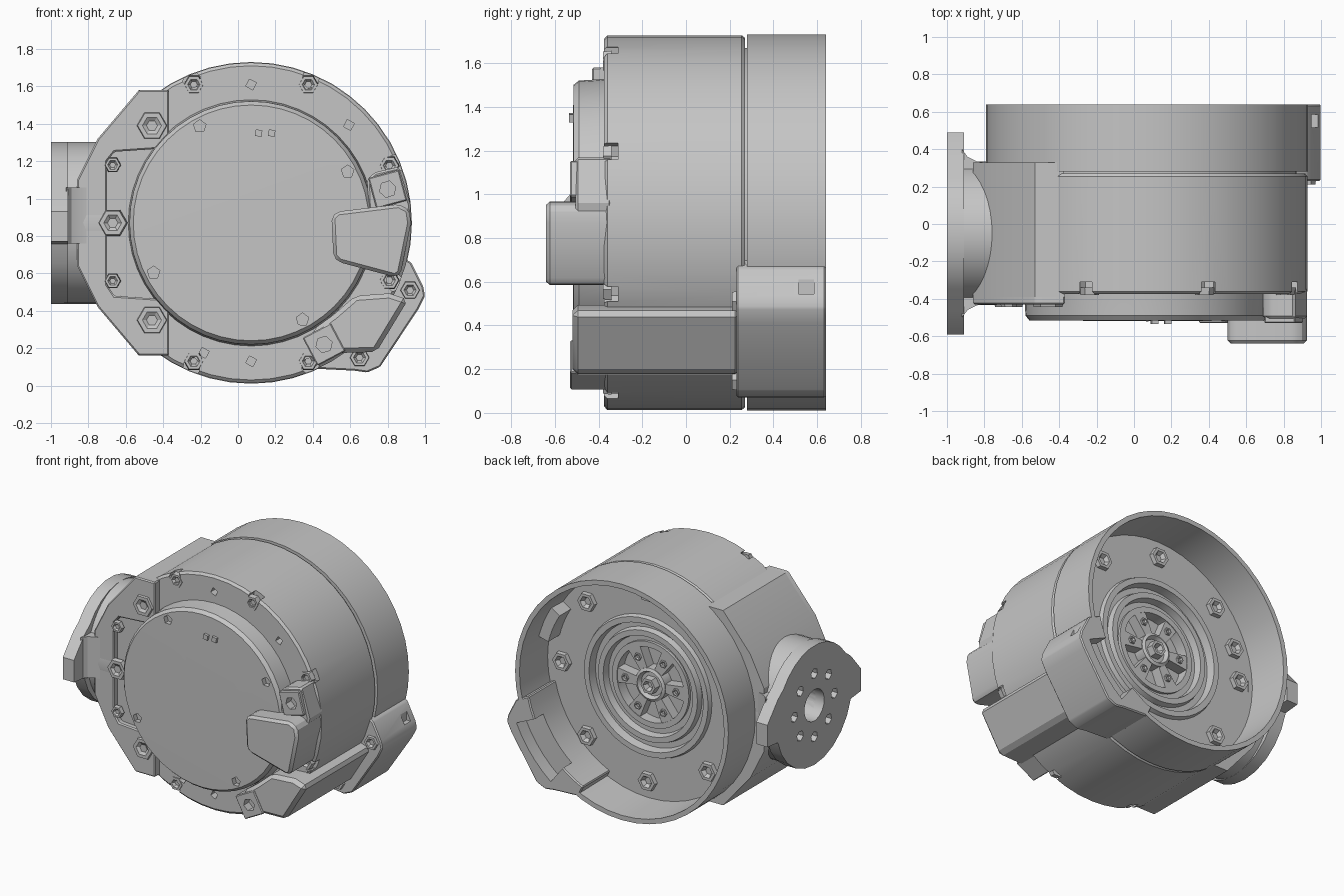
import bpy, bmesh
from math import sin, cos, pi, radians
from mathutils import Matrix

if "Cube" in bpy.data.objects:
    bpy.data.objects.remove(bpy.data.objects["Cube"])

grey = bpy.data.materials.new("housing_grey")
grey.use_nodes = True
COLOR = (0.56, 0.56, 0.56, 1)
grey.diffuse_color = COLOR
grey.node_tree.nodes["Principled BSDF"].inputs["Base Color"].default_value = COLOR

CX, CZ = 0.07, 0.87                      # drum axis, running along y
AXIS = Matrix.Translation((CX, 0, CZ))
SIDE = Matrix.Translation((0, -0.05, CZ)) @ Matrix.Rotation(pi / 2, 4, 'Z')  # y -> -x
FLOOR = 0.33                             # depth of the rear recess


def polar(deg, r):
    """Point in the xz plane, measured from the drum axis."""
    return CX + r * cos(radians(deg)), CZ + r * sin(radians(deg))


def at(x, z, y):
    return Matrix.Translation((x, y, z))


def apply(ob, mod):
    for o in bpy.context.selected_objects:
        o.select_set(False)
    bpy.context.view_layer.objects.active = ob
    ob.select_set(True)
    bpy.ops.object.modifier_apply(modifier=mod.name)


def finish(name, bm, matrix, bevel=0):
    bm.transform(matrix)
    bmesh.ops.recalc_face_normals(bm, faces=bm.faces)
    mesh = bpy.data.meshes.new(name)
    bm.to_mesh(mesh)
    bm.free()
    mesh.materials.append(grey)
    ob = bpy.data.objects.new(name, mesh)
    bpy.context.collection.objects.link(ob)
    if bevel:
        mod = ob.modifiers.new("bevel", 'BEVEL')
        mod.width, mod.segments, mod.limit_method = bevel, 1, 'ANGLE'
        apply(ob, mod)
    return ob


def lathe(name, profile, steps=48, matrix=AXIS):
    """Revolve (radius, y) points around y."""
    bm = bmesh.new()
    vs = [bm.verts.new((r, y, 0)) for r, y in profile]
    es = [bm.edges.new(pair) for pair in zip(vs, vs[1:])]
    bmesh.ops.spin(bm, geom=vs + es, cent=(0, 0, 0), axis=(0, 1, 0),
                   angle=2 * pi, steps=steps)
    bmesh.ops.remove_doubles(bm, verts=bm.verts, dist=1e-4)
    return finish(name, bm, matrix)


def prism(name, outline, y0, y1, bevel=0, matrix=Matrix()):
    """Extrude an xz outline from y0 to y1."""
    bm = bmesh.new()
    face = bm.faces.new([bm.verts.new((x, y0, z)) for x, z in outline])
    out = bmesh.ops.extrude_face_region(bm, geom=[face])
    for v in out["geom"]:
        if isinstance(v, bmesh.types.BMVert):
            v.co.y = y1
    return finish(name, bm, matrix, bevel)


def sector(name, r0, r1, a0, a1, y0, y1):
    """Block following the drum between two radii and two angles."""
    angles = [a0 + (a1 - a0) * i / 5 for i in range(6)]
    return prism(name, [polar(a, r0) for a in angles]
                 + [polar(a, r1) for a in reversed(angles)], y0, y1)


def ngon(sides, r, turn=0):
    return [(r * cos(turn + 2 * pi * i / sides), r * sin(turn + 2 * pi * i / sides))
            for i in range(sides)]


def cut(ob, cutters):
    for c in cutters:
        mod = ob.modifiers.new("cut", 'BOOLEAN')
        mod.object, mod.operation = c, 'DIFFERENCE'
        apply(ob, mod)


def drop(cutters):
    for c in cutters:
        bpy.data.objects.remove(c)


def hole(x, z, r, y0, y1, sides=5, matrix=Matrix()):
    return prism("cutter", ngon(sides, r, 0.3), y0, y1, matrix=matrix @ at(x, z, 0))


def boss(name, x, z, y, r, h, sides=6):
    """Raised bolt seat with a socket; h is signed along y."""
    return lathe(name, [(0, -h), (r, -h), (r * 0.9, h), (r * 0.6, h),
                        (r * 0.35, h * 0.1), (0, h * 0.1)], sides, at(x, z, y))


# Main drum with bolt notches round its front rim
drum = lathe("drum", [(0, -0.37), (0.84, -0.375), (0.857, -0.36), (0.857, 0.255),
                      (0.845, 0.27), (0.8, 0.27), (0.8, 0.2), (0, 0.1)])
rim_angles = [22.5 + 45 * i for i in range(8)]
cutters = [hole(*polar(a, 0.83), 0.05, -0.45, -0.31, 6) for a in rim_angles]
cutters += [hole(*polar(a, 0.74), 0.03, -0.45, -0.32, 4) for a in (45, 90, 250, 270)]
cut(drum, cutters)
drop(cutters)
for a in rim_angles:
    boss("rim_bolt", *polar(a, 0.8), -0.36, 0.055, -0.02)

# Front cap with sunk screws
cap = lathe("front_cap", [(0, -0.3), (0.665, -0.3), (0.655, -0.41), (0.65, -0.49),
                          (0.63, -0.515), (0, -0.52)])
cutters = [hole(*polar(a, 0.585), 0.035, -0.6, -0.48) for a in (118, 28, 207, 298)]
cut(cap, cutters)
drop(cutters)
for x in (0.11, 0.18):
    prism("cap_pin", ngon(4, 0.025, 0.6), -0.535, -0.5, matrix=at(x, 1.35, 0))

# Rear shroud: thin wall, recessed floor and stepped rings
rings = [(0.815, 0), (0.51, 0), (0.5, 0.03), (0.46, 0.03), (0.45, -0.03), (0.41, -0.03),
         (0.4, 0.01), (0.36, 0.01), (0.35, -0.04), (0.31, -0.04), (0.31, -0.1), (0, -0.1)]
shroud = lathe("rear_shroud", [(0, 0.12), (0.8, 0.22), (0.8, 0.28), (0.86, 0.28),
                               (0.86, 0.64), (0.825, 0.64)]
               + [(r, FLOOR + d) for r, d in rings])
sector("inner_stop", 0.74, 0.835, 14, 32, 0.3, 0.46)

# Rear lug on the lower left corner, with an open pocket
arc = [polar(a, 0.77) for a in range(-66, -11, 6)]
lug = prism("rear_lug", arc + [(0.925, 0.66), (0.99, 0.53), (1.0, 0.48), (0.965, 0.41),
                               (0.76, 0.1), (0.69, 0.07), (0.62, 0.08), (0.42, 0.09)],
            0.23, 0.64, 0.008)
pocket = sector("cutter", 0.7, 0.93, -52, -24, 0.54, 0.7)
side_hole = prism("cutter", ngon(4, 0.05, pi / 4), -1.1, -0.95,
                  matrix=at(0, 0.58, 0.55) @ Matrix.Rotation(pi / 2, 4, 'Z'))
cut(lug, [pocket, side_hole])
cut(shroud, [pocket])
drop([pocket, side_hole])
for x, z in ((0.92, 0.51), (0.65, 0.15)):
    boss("lug_bolt", x, z, 0.23, 0.055, -0.02)

# Bolt seats on the recessed floor
for a in list(range(0, 360, 45)) + [160]:
    boss("floor_bolt", *polar(a, 0.69), FLOOR, 0.075, 0.03)

# Spoked wheel in the rear centre
W0, W1 = FLOOR - 0.12, FLOOR - 0.02
lathe("wheel_rim", [(0.27, W0), (0.31, W0), (0.31, W1), (0.27, W1), (0.27, W0)])
lathe("wheel_hub", [(0, W0), (0.12, W0), (0.12, W1), (0.1, W1 + 0.01), (0.085, W1 - 0.02),
                    (0, W1 - 0.02)], 24)
boss("wheel_nut", CX, CZ, W1 - 0.01, 0.065, 0.04)
for i in range(6):
    turn = AXIS @ Matrix.Rotation(-i * pi / 3, 4, 'Y')
    prism("wheel_spoke", [(0.1, -0.03), (0.28, -0.055), (0.28, 0.055), (0.1, 0.03)],
          W0, W1 - 0.005, matrix=turn)
    boss("spoke_bolt", *polar(60 * i, 0.205), W1 - 0.005, 0.03, 0.012)

# Cable cover running along the lower left of the drum
cover = prism("cable_cover", [polar(-60, 0.66), (0.38, 0.2), (0.56, 0.175), (0.74, 0.18),
                              (0.91, 0.46), polar(-27, 0.83), polar(-35, 0.68), polar(-48, 0.66)],
              -0.52, 0.25, 0.025)

# Square pads with sockets, arm and raised connector on the front
arm = prism("pad_arm", [(0.69, 1.1), (0.73, 1.14), (0.86, 1.17), (0.925, 0.96), (0.88, 0.75),
                        (0.7, 0.85)], -0.505, -0.34, 0.012)
for x, z, tilt, base in ((0.8, 1.05, 15, arm), (0.46, 0.22, 28, cover)):
    pad = prism("mount_pad", ngon(4, 0.12, pi / 4 + radians(tilt)), -0.53, -0.36, 0.006,
                at(x, z, 0))
    cutters = [hole(x, z, 0.045, -0.6, -0.47, 6)]
    cut(pad, cutters)
    cut(base, cutters)
    drop(cutters)
prism("connector_block", [(0.5, 0.9), (0.53, 0.93), (0.86, 0.97), (0.915, 0.94), (0.925, 0.87),
                          (0.87, 0.6), (0.84, 0.58), (0.54, 0.66), (0.51, 0.69)],
      -0.64, -0.34, 0.03)

# Side bracket: body block and a raised C-shaped front plate
outer = [(-0.37, 0.16), (-0.53, 0.16), (-0.75, 0.42), (-0.86, 0.64), (-0.86, 1.1),
         (-0.75, 1.32), (-0.53, 1.58), (-0.37, 1.58)]
body = prism("bracket_body", outer, -0.39, 0.33)
inside = [lathe("cutter", [(0, 0.25), (0.84, 0.25), (0.84, 0.5), (0, 0.5)])]
cut(body, inside)
drop(inside)
prism("bracket_plate", outer + [(-0.37, 1.27), (-0.66, 1.25), (-0.7, 1.2), (-0.7, 0.54),
                                (-0.66, 0.48), (-0.37, 0.46)], -0.43, -0.38, 0.008)
for x, z, r in ((-0.46, 1.39, 0.085), (-0.46, 0.35, 0.085), (-0.67, 0.87, 0.08),
                (-0.67, 1.18, 0.045), (-0.67, 0.56, 0.045)):
    boss("bracket_bolt", x, z, -0.43, r, -0.015)

# Side neck with a fillet on each side
neck = lathe("side_neck", [(0, 0.71), (0.383, 0.71), (0.383, 0.93), (0, 0.93)], 40,
             SIDE @ Matrix.Diagonal((1, 1, 1.13, 1)))
for s in (-1, 1):
    web = [(-0.92, 0.3), (-0.92, 0.45), (-0.89, 0.41), (-0.84, 0.385), (-0.78, 0.375), (-0.78, 0.3)]
    prism("neck_fillet", [(x, s * y + 0.05) for x, y in web], 0.76, 1.06,
          matrix=Matrix.Rotation(pi / 2, 4, 'X'))

# Drilled flange with two ears
R = 0.435
half = [(0.54, -0.1), (0.54, 0.06), (0.42, 0.2)] + \
       [(R * cos(radians(a)), R * sin(radians(a))) for a in range(35, 85, 12)]
left = [(-x, z) for x, z in reversed(half)]
under = [(R * cos(radians(a)), R * sin(radians(a))) for a in range(195, 350, 15)]
flange = prism("side_flange", half + left + under, 0.91, 1.0, matrix=SIDE)
cutters = [hole(0, 0, 0.115, 0.8, 1.1, 16, SIDE)]
cutters += [hole(0.23 * cos(i * pi / 4), 0.23 * sin(i * pi / 4), 0.038, 0.88, 1.1, 6, SIDE)
            for i in range(8)]
cut(flange, cutters)
cut(neck, cutters[:1])
drop(cutters)

# Smooth the round surfaces, keep hard edges
for ob in bpy.context.scene.objects:
    ob.select_set(ob.type == 'MESH')
bpy.context.view_layer.objects.active = drum
bpy.ops.object.shade_smooth_by_angle(angle=radians(25))
